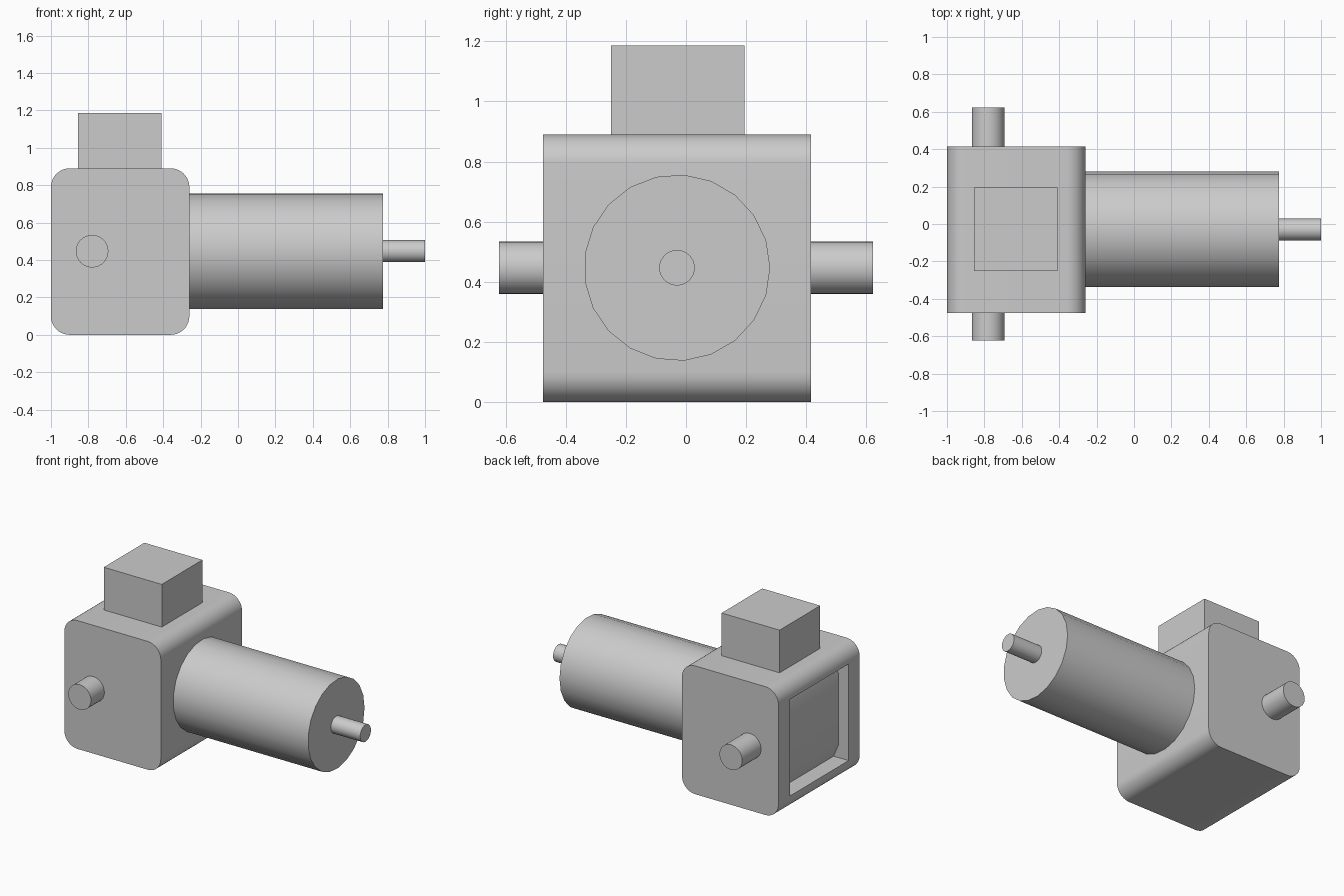
import bpy
import bmesh
from math import cos, sin, pi, radians
from mathutils import Vector

if "Cube" in bpy.data.objects:
    bpy.data.objects.remove(bpy.data.objects["Cube"], do_unlink=True)

GREY = (0.6, 0.6, 0.6, 1)
metal = bpy.data.materials.new("plain grey")
metal.use_nodes = True
metal.diffuse_color = GREY
metal.node_tree.nodes["Principled BSDF"].inputs["Base Color"].default_value = GREY

MID_Y, MID_Z = -0.03, 0.447      # motor axis


def prism(name, ring, sweep):
    """Closed solid: a ring of points extruded along a vector."""
    bm = bmesh.new()
    face = bm.faces.new([bm.verts.new(p) for p in ring])
    out = bmesh.ops.extrude_face_region(bm, geom=[face])["geom"]
    moved = [v for v in out if isinstance(v, bmesh.types.BMVert)]
    bmesh.ops.translate(bm, vec=Vector(sweep), verts=moved)
    bmesh.ops.recalc_face_normals(bm, faces=bm.faces)
    mesh = bpy.data.meshes.new(name)
    bm.to_mesh(mesh)
    bm.free()
    mesh.materials.append(metal)
    obj = bpy.data.objects.new(name, mesh)
    bpy.context.collection.objects.link(obj)
    return obj


def smooth(obj):
    bpy.ops.object.select_all(action="DESELECT")
    obj.select_set(True)
    bpy.context.view_layer.objects.active = obj
    bpy.ops.object.shade_smooth_by_angle(angle=radians(30))


def circle(radius, sides):
    return [(radius * cos(2 * pi * i / sides), radius * sin(2 * pi * i / sides))
            for i in range(sides)]


def rod_x(name, x0, x1, radius, sides):
    ring = [(x0, MID_Y + a, MID_Z + b) for a, b in circle(radius, sides)]
    smooth(prism(name, ring, (x1 - x0, 0, 0)))


def rod_y(name, y0, y1, x, radius, sides):
    ring = [(x + a, y0, MID_Z + b) for a, b in circle(radius, sides)]
    smooth(prism(name, ring, (0, y1 - y0, 0)))


def rounded_rect(x0, x1, z0, z1, radius, steps):
    corners = [(x1 - radius, z1 - radius), (x0 + radius, z1 - radius),
               (x0 + radius, z0 + radius), (x1 - radius, z0 + radius)]
    return [(cx + radius * cos(pi / 2 * (q + s / steps)),
             cz + radius * sin(pi / 2 * (q + s / steps)))
            for q, (cx, cz) in enumerate(corners) for s in range(steps + 1)]


# Housing with rounded long edges
housing = prism("gear_housing",
                [(x, -0.475, z) for x, z in rounded_rect(-1, -0.26, 0, 0.89, 0.1, 10)],
                (0, 0.89, 0))

# Shallow window in the end of the housing
pocket = [(-1.1, 0.11), (-0.885, 0.11), (-0.923, 0.2),
          (-0.923, 0.69), (-0.885, 0.78), (-1.1, 0.78)]
cutter = prism("window_cutter", [(x, -0.354, z) for x, z in pocket], (0, 0.643, 0))
cutter.hide_render = True
cut = housing.modifiers.new("window", "BOOLEAN")
cut.operation = "DIFFERENCE"
cut.solver = "EXACT"
cut.object = cutter
bpy.context.view_layer.objects.active = housing
bpy.ops.object.modifier_apply(modifier=cut.name)
bpy.data.objects.remove(cutter, do_unlink=True)
smooth(housing)

# Block on top of the housing
prism("top_block",
      [(-0.855, -0.25, 0.89), (-0.41, -0.25, 0.89),
       (-0.41, 0.195, 0.89), (-0.855, 0.195, 0.89)],
      (0, 0, 0.296))

# Motor barrel and its output shaft
rod_x("motor_barrel", -0.26, 0.775, 0.31, 21)
rod_x("motor_shaft", 0.775, 1.0, 0.059, 32)

# Side axles
rod_y("front_axle", -0.622, -0.475, -0.78, 0.087, 32)
rod_y("back_axle", 0.415, 0.622, -0.78, 0.087, 32)
